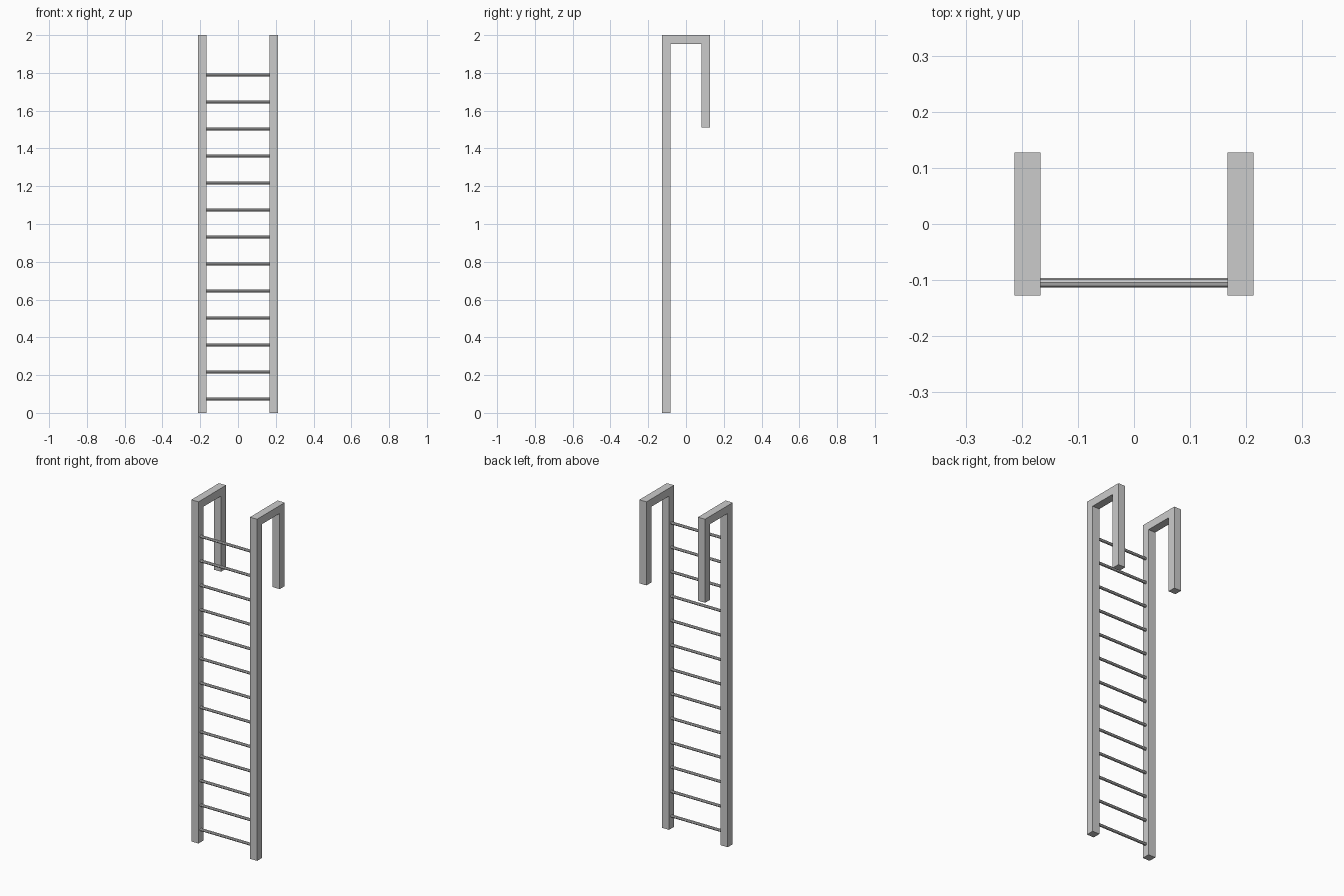
import bpy, bmesh, math

if "Cube" in bpy.data.objects:
    bpy.data.objects.remove(bpy.data.objects["Cube"])

T = 0.046            # square bar thickness
X_IN, Y_OUT = 0.167, 0.1275
H, HOOK_Z = 2.0, 1.511


def hooked_rail(name, x0):
    # Side profile of upright, top bend and hook, extruded across x
    yi = Y_OUT - T
    profile = [(-Y_OUT, 0), (-yi, 0), (-yi, H - T), (yi, H - T),
               (yi, HOOK_Z), (Y_OUT, HOOK_Z), (Y_OUT, H), (-Y_OUT, H)]
    bm = bmesh.new()
    face = bm.faces.new([bm.verts.new((x0, y, z)) for y, z in profile])
    ext = bmesh.ops.extrude_face_region(bm, geom=[face])
    moved = [v for v in ext["geom"] if isinstance(v, bmesh.types.BMVert)]
    bmesh.ops.translate(bm, verts=moved, vec=(T, 0, 0))
    bmesh.ops.recalc_face_normals(bm, faces=bm.faces[:])
    mesh = bpy.data.meshes.new(name)
    bm.to_mesh(mesh)
    bm.free()
    ob = bpy.data.objects.new(name, mesh)
    bpy.context.collection.objects.link(ob)


# Two side rails that hook over at the top
hooked_rail("right_rail", X_IN)
hooked_rail("left_rail", -X_IN - T)

# Thirteen thin round rungs between the uprights
for i in range(13):
    bpy.ops.mesh.primitive_cylinder_add(
        vertices=8, radius=0.0083, depth=2 * X_IN,
        location=(0, -Y_OUT + T / 2, 0.073 + 0.143 * i),
        rotation=(0, math.pi / 2, 0))
    bpy.context.object.name = f"rung_{i + 1:02d}"
